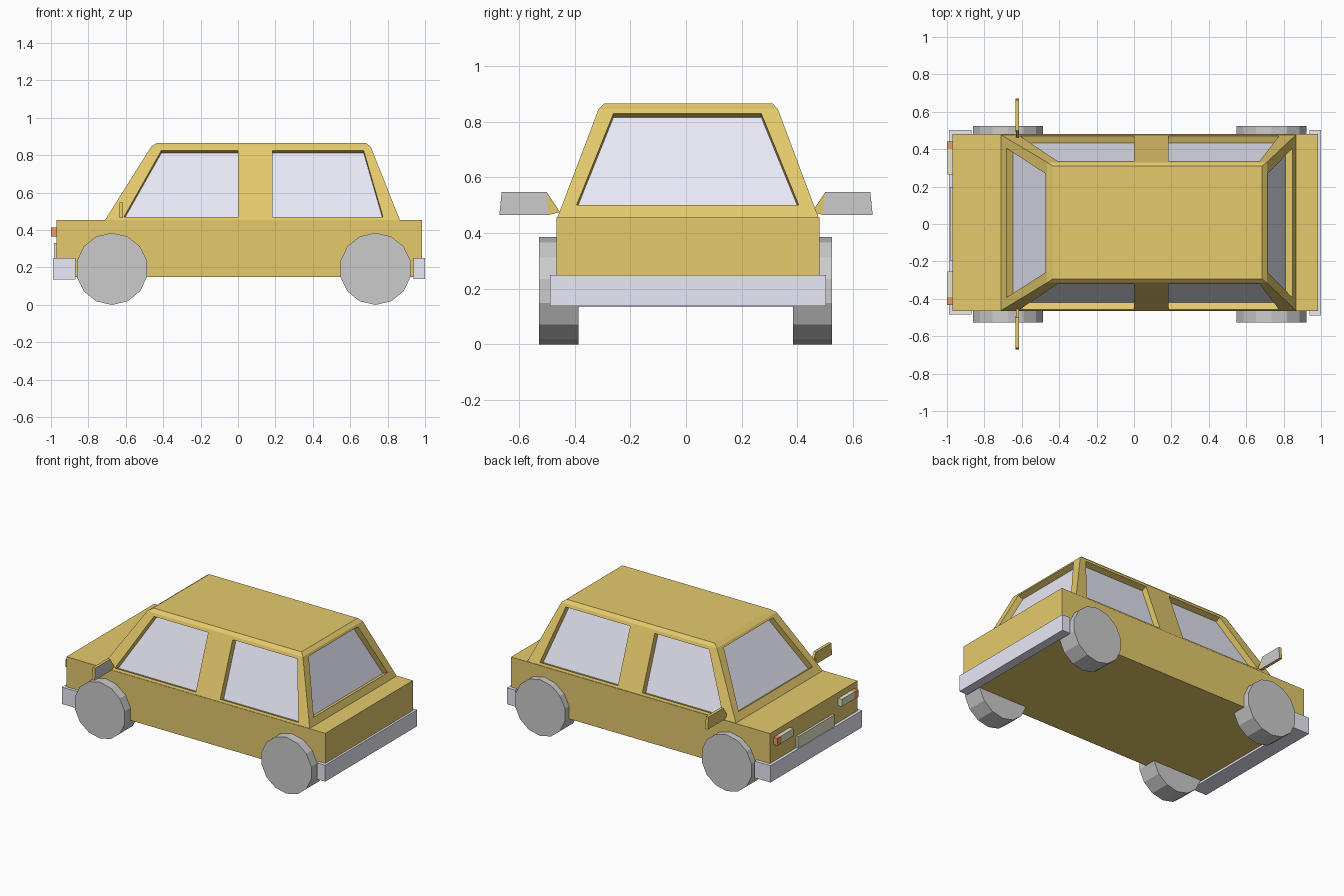
import bpy, math
from mathutils import Vector, geometry

if "Cube" in bpy.data.objects:
    bpy.data.objects.remove(bpy.data.objects["Cube"])

GOLD, LILAC = (0.78, 0.59, 0.15), (0.82, 0.82, 0.94)
YELLOW, ORANGE = (0.80, 0.80, 0.60), (0.85, 0.33, 0.15)
mats = {}


def finish(obj, color):
    if color:
        if color not in mats:
            mats[color] = bpy.data.materials.new("paint")
            mats[color].diffuse_color = (*color, 1)
        obj.data.materials.append(mats[color])


def mesh(name, verts, faces, color=None):
    me = bpy.data.meshes.new(name)
    me.from_pydata(verts, [], faces)
    obj = bpy.data.objects.new(name, me)
    bpy.context.collection.objects.link(obj)
    finish(obj, color)
    return obj


def from_polys(name, polys, color):
    verts, faces = [], []
    for p in polys:
        faces.append(range(len(verts), len(verts) + len(p)))
        verts += p
    return mesh(name, verts, faces, color)


def box(name, x, y, z, color=None):
    bpy.ops.mesh.primitive_cube_add(size=1, location=[sum(r) / 2 for r in (x, y, z)])
    obj = bpy.context.object
    obj.name = name
    for v in obj.data.vertices:
        v.co = [c * (r[1] - r[0]) for c, r in zip(v.co, (x, y, z))]
    finish(obj, color)


def oriented(pts, direction):
    pts = [Vector(p) for p in pts]
    return pts if geometry.normal(pts).dot(direction) > 0 else pts[::-1]


# Lower body and bumpers
box("body", (-0.97, 0.985), (-0.465, 0.48), (0.15, 0.455), GOLD)
box("front_bumper", (-0.99, -0.87), (-0.485, 0.503), (0.135, 0.25), LILAC)
box("rear_bumper", (0.937, 1.0), (-0.488, 0.503), (0.138, 0.25), LILAC)

# Cabin: sloping panels with recessed windows
Z0, Z1, Z2 = 0.455, 0.845, 0.865
BASE = ((-0.71, 0.865), (-0.462, 0.476))
TOP = ((-0.465, 0.71), (-0.314, 0.33))
ROOF = ((-0.435, 0.685), (-0.293, 0.311))
DEPTH = 0.04
shell, glass = [], []


def panel(axis, side, windows):
    """axis: the one running along the panel; windows: four (along, z) corners."""
    other = 1 - axis
    w0, w1 = BASE[other][side], TOP[other][side]
    s = 1 if side else -1

    def to3d(along, w, z):
        return Vector((along, w, z) if axis == 0 else (w, along, z))

    def on(p):
        return to3d(p[0], w0 + (w1 - w0) * (p[1] - Z0) / (Z1 - Z0), p[1])

    n = (to3d(0, s * (Z1 - Z0), s * (w0 - w1))).normalized()
    o = [(BASE[axis][0], Z0), (BASE[axis][1], Z0), (TOP[axis][1], Z1), (TOP[axis][0], Z1)]
    first, last = windows[0], windows[-1]
    polys = [[o[0], o[1]] + [p for w in windows[::-1] for p in (w[1], w[0])],
             [o[3], o[2]] + [p for w in windows[::-1] for p in (w[2], w[3])],
             [o[0], first[0], first[3], o[3]], [last[1], o[1], o[2], last[2]]]
    polys += [[a[1], b[0], b[3], a[2]] for a, b in zip(windows, windows[1:])]
    shell.extend(oriented([on(p) for p in q], n) for q in polys)
    for w in windows:
        outer = [on(p) for p in w]
        inner = [p - n * DEPTH for p in outer]
        mid = sum(outer, Vector()) / 4
        for i in range(4):
            j = (i + 1) % 4
            shell.append(oriented([outer[i], outer[j], inner[j], inner[i]], mid - (outer[i] + outer[j]) / 2))
        glass.append(oriented(inner, n))


side_windows = [[(-0.61, 0.47), (0, 0.47), (0, 0.825), (-0.41, 0.825)],
                [(0.185, 0.47), (0.775, 0.47), (0.672, 0.825), (0.185, 0.825)]]
end_window = [[(-0.393, 0.50), (0.405, 0.50), (0.27, 0.83), (-0.26, 0.83)]]
for side in (0, 1):
    panel(0, side, side_windows)
    panel(1, side, end_window)


# Roof with chamfered rim
def ring(r, z):
    return [Vector((r[0][i], r[1][j], z)) for i, j in ((0, 0), (1, 0), (1, 1), (0, 1))]


low, high = ring(TOP, Z1), ring(ROOF, Z2)
up = Vector((0, 0, 1))
shell.append(oriented(high, up))
for i in range(4):
    j = (i + 1) % 4
    shell.append(oriented([low[i], low[j], high[j], high[i]], up))
from_polys("cabin", shell, GOLD)
from_polys("windows", glass, LILAC)

# Wheels: 14-sided cylinders with a vertex at the bottom
for x in (-0.674, 0.735):
    for y in (-0.457, 0.454):
        bpy.ops.mesh.primitive_cylinder_add(vertices=14, radius=0.1925, depth=0.141,
                                            location=(x, y, 0.1925), rotation=(math.pi / 2, 0, 0))
        bpy.context.object.name = "wheel"

# Grille, headlights and indicators
box("grille", (-0.985, -0.96), (-0.195, 0.197), (0.24, 0.33), YELLOW)
for s in (-1, 1):
    def span(a, b):
        return sorted((0.005 + s * a, 0.005 + s * b))
    box("headlight", (-0.998, -0.96), span(0.26, 0.395), (0.365, 0.415), YELLOW)
    box("indicator", (-1.0, -0.96), span(0.395, 0.437), (0.365, 0.415), ORANGE)


# Door mirrors: housing, arm and mirror glass, as plates in the yz plane
def plate(name, outline, x0, x1, s, color=None):
    k = len(outline)
    pts = outline if s > 0 else [(-y, z) for y, z in outline[::-1]]
    verts = [(x, y, z) for x in (x0, x1) for y, z in pts]
    faces = [range(k)[::-1], range(k, 2 * k)]
    faces += [(i, (i + 1) % k, k + (i + 1) % k, k + i) for i in range(k)]
    mesh(name, verts, faces, color)


housing = [(0.493, 0.465), (0.67, 0.465), (0.662, 0.547), (0.50, 0.547)]
arm = [(0.452, 0.475), (0.493, 0.465), (0.50, 0.547)]
for s in (-1, 1):
    plate("mirror_housing", housing, -0.634, -0.616, s, GOLD)
    plate("mirror_arm", arm, -0.632, -0.616, s, GOLD)
    plate("mirror_glass", housing, -0.616, -0.614, s)

for m in bpy.data.materials:
    if m.users and not m.is_grease_pencil:
        m.use_nodes = True
        m.node_tree.nodes["Principled BSDF"].inputs["Base Color"].default_value = m.diffuse_color
